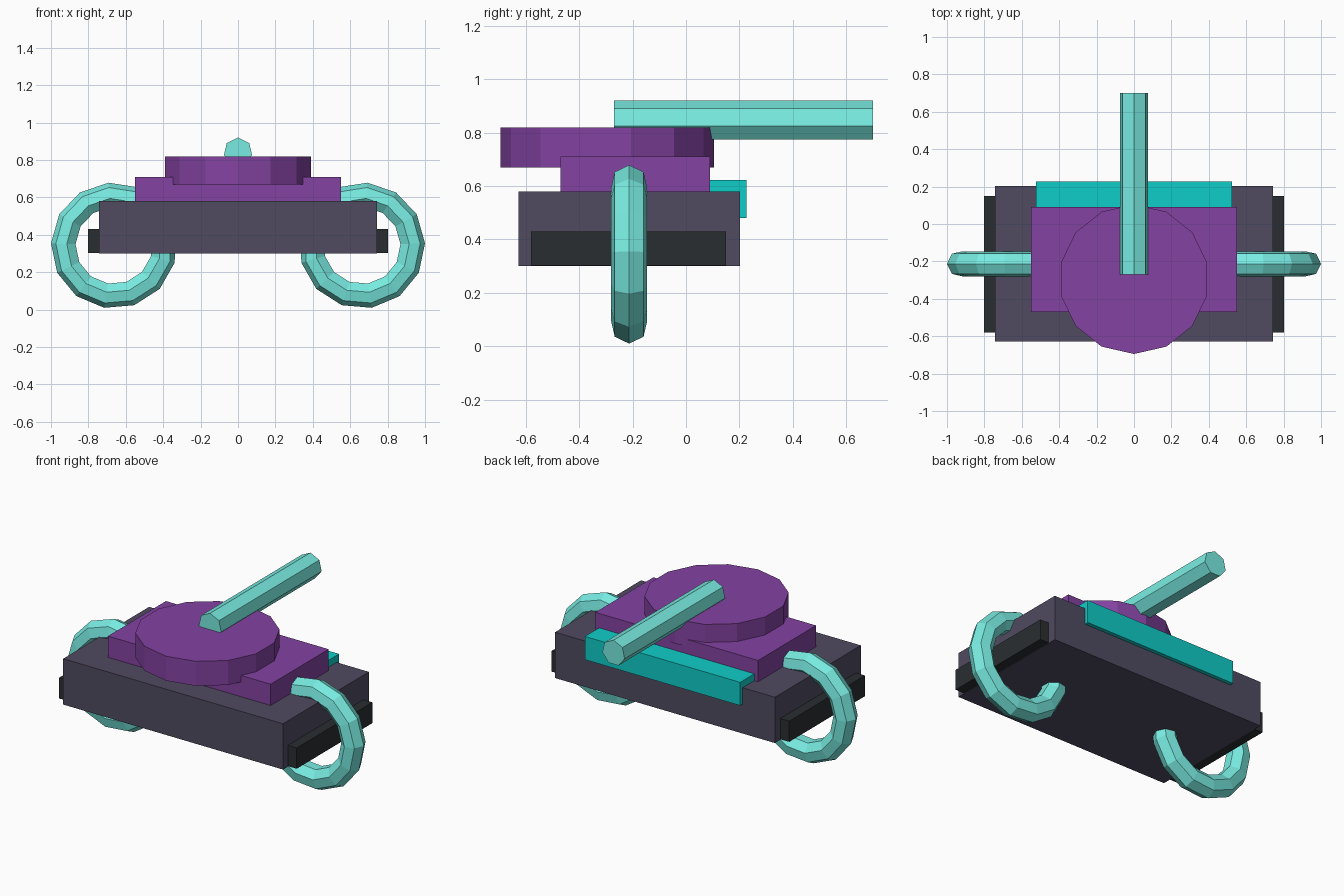
import bpy
from math import pi, radians

if "Cube" in bpy.data.objects:
    bpy.data.objects.remove(bpy.data.objects["Cube"])


def material(name, rgb):
    m = bpy.data.materials.new(name)
    m.diffuse_color = (*rgb, 1)
    m.use_nodes = True
    m.node_tree.nodes["Principled BSDF"].inputs["Base Color"].default_value = m.diffuse_color
    return m


SLATE = material("slate", (0.08, 0.07, 0.12))
DARK = material("dark", (0.023, 0.027, 0.03))
PURPLE = material("purple", (0.23, 0.055, 0.36))
AQUA = material("aqua", (0.19, 0.84, 0.76))
TEAL = material("teal", (0.005, 0.61, 0.58))


def finish(name, mat):
    ob = bpy.context.object
    ob.name = ob.data.name = name
    ob.data.materials.append(mat)
    return ob


def box(name, mat, x, y, z):
    """Box spanning the given (min, max) ranges."""
    bpy.ops.mesh.primitive_cube_add(size=1, location=[sum(r) / 2 for r in (x, y, z)])
    ob = finish(name, mat)
    ob.scale = [r[1] - r[0] for r in (x, y, z)]
    bpy.ops.object.transform_apply(location=False, rotation=False, scale=True)
    return ob


# Hull, deck plate and rear panel
box("hull", SLATE, (-0.743, 0.743), (-0.627, 0.203), (0.30, 0.58))
box("deck_plate", PURPLE, (-0.55, 0.55), (-0.47, 0.09), (0.56, 0.71))
box("rear_panel", TEAL, (-0.525, 0.525), (0.08, 0.227), (0.48, 0.622))

# Turret disc
bpy.ops.mesh.primitive_cylinder_add(vertices=14, radius=0.4, depth=0.15,
                                    location=(0, -0.295, 0.745))
finish("turret", PURPLE)

# Seven-sided gun barrel with a corner on top
bpy.ops.mesh.primitive_cylinder_add(vertices=7, radius=0.077, depth=0.97,
                                    location=(0, 0.215, 0.843),
                                    rotation=(pi / 2, 0, 0))
finish("barrel", AQUA)

# Side skirts and ring wheels, one per side
for s, side in ((1, "right"), (-1, "left")):
    box(side + "_skirt", DARK, sorted((s * 0.70, s * 0.803)), (-0.58, 0.15), (0.303, 0.43))
    phase = radians(2 if s > 0 else 178)
    bpy.ops.mesh.primitive_torus_add(major_segments=13, minor_segments=7,
                                     major_radius=0.268, minor_radius=0.069,
                                     location=(s * 0.663, -0.213, 0.343),
                                     rotation=(pi / 2, -phase, 0))
    finish(side + "_ring_wheel", AQUA)
